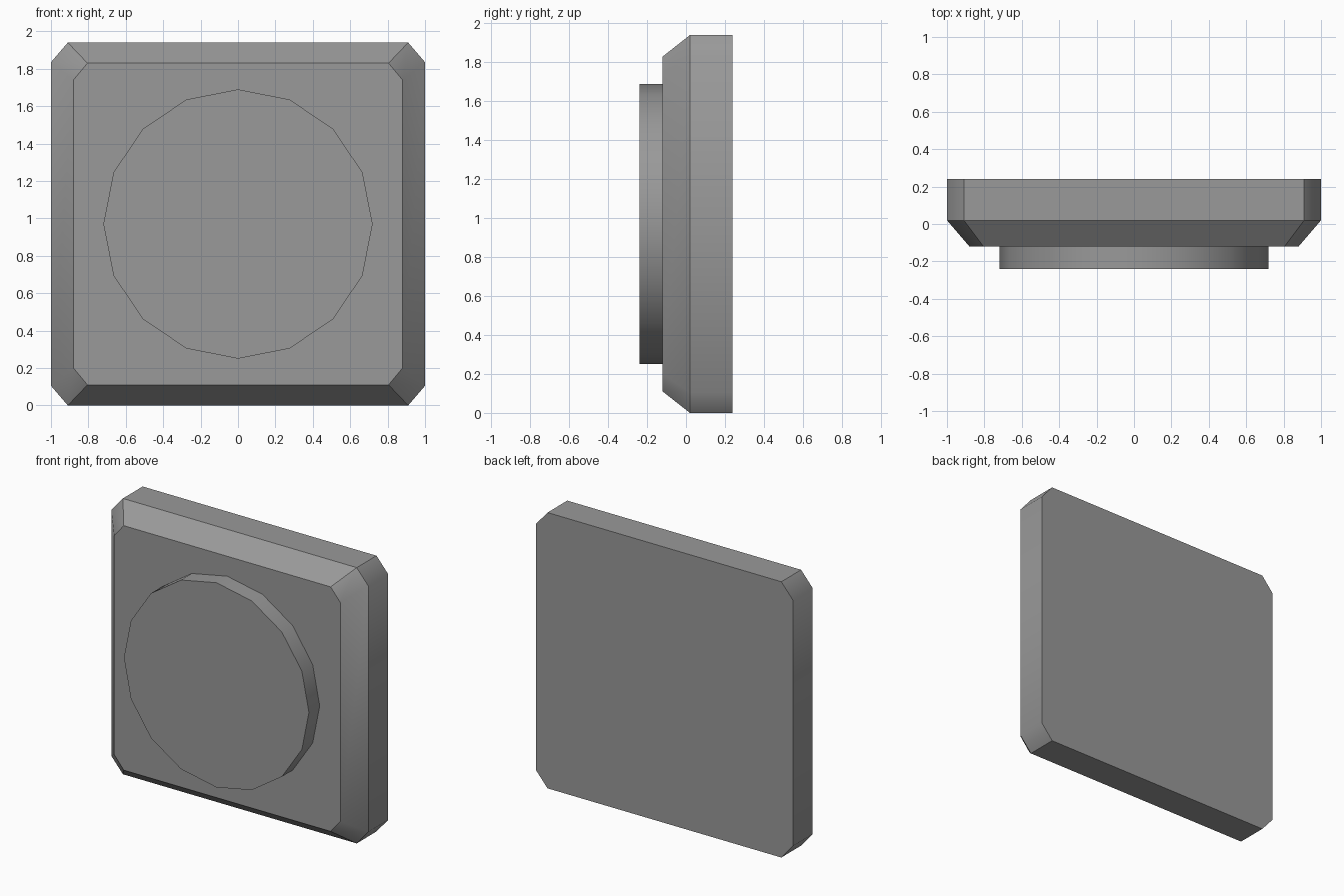
import bpy, bmesh
from math import cos, sin, pi

cube = bpy.data.objects.get("Cube")
if cube:
    bpy.data.objects.remove(cube, do_unlink=True)

MID_Z = 0.97

grey = bpy.data.materials.new("plain_grey")
grey.use_nodes = True
COLOUR = (0.32, 0.32, 0.32, 1)
grey.diffuse_color = COLOUR
grey.node_tree.nodes["Principled BSDF"].inputs["Base Color"].default_value = COLOUR


def cut_corner_outline(half_w, half_h, cut_x, cut_z):
    """Octagon around the middle: a rectangle with its corners cut off."""
    a, b = half_w - cut_x, half_h - cut_z
    return [(half_w, -b), (half_w, b), (a, half_h), (-a, half_h),
            (-half_w, b), (-half_w, -b), (-a, -half_h), (a, -half_h)]


def loft(name, sections, smooth_edge):
    """Skin matching outlines placed at (y, outline), front to back."""
    bm = bmesh.new()
    rings = [[bm.verts.new((x, y, z + MID_Z)) for x, z in outline]
             for y, outline in sections]
    for front, back in zip(rings, rings[1:]):
        n = len(front)
        for i in range(n):
            j = (i + 1) % n
            bm.faces.new((front[i], front[j], back[j], back[i]))
    bm.faces.new(rings[0])
    bm.faces.new(rings[-1])
    bmesh.ops.recalc_face_normals(bm, faces=bm.faces)
    for face in bm.faces:
        face.smooth = True
    # Only chosen edges running front to back stay smooth
    for edge in bm.edges:
        p, q = (v.co for v in edge.verts)
        edge.smooth = abs(p.y - q.y) > 0.001 and smooth_edge(p)
    mesh = bpy.data.meshes.new(name)
    bm.to_mesh(mesh)
    bm.free()
    mesh.materials.append(grey)
    obj = bpy.data.objects.new(name, mesh)
    bpy.context.collection.objects.link(obj)
    return obj


# Square plate with cut corners and a sloped front border
outer = cut_corner_outline(1.0, MID_Z, 0.09, 0.105)
inner = cut_corner_outline(0.88, 0.86, 0.075, 0.09)
loft("base_plate", [(-0.12, inner), (0.02, outer), (0.24, outer)],
     lambda p: abs(p.x) > 0.87 and abs(p.z - MID_Z) < 0.868 and abs(p.x) != 0.91
     and abs(p.z - MID_Z) != 0.86)

# Raised sixteen-sided disc on the front
circle = [(0.72 * cos(i * pi / 8), 0.72 * sin(i * pi / 8)) for i in range(16)]
loft("front_disc", [(-0.24, circle), (-0.12, circle)], lambda p: True)
